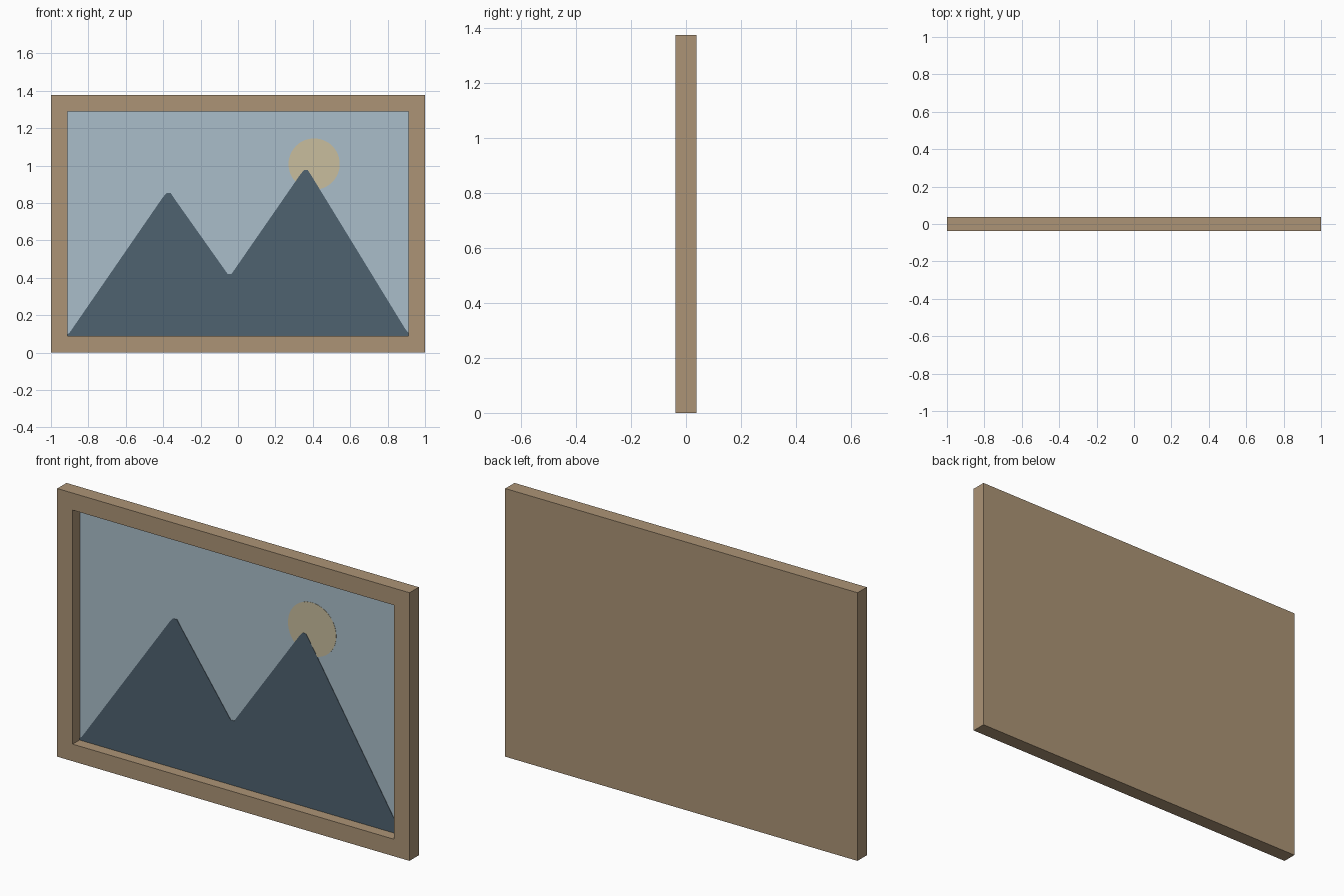
import bpy, bmesh, math

if "Cube" in bpy.data.objects:
    bpy.data.objects.remove(bpy.data.objects["Cube"])

W, H, D = 2.0, 1.376, 0.075      # overall size
BORDER, RECESS = 0.0875, 0.058   # frame width and picture depth
FRONT = -D / 2
PICTURE = FRONT + RECESS


def material(name, rgb):
    m = bpy.data.materials.new(name)
    lin = [(c / 255 / 12.92) if c < 11 else ((c / 255 + 0.055) / 1.055) ** 2.4 for c in rgb]
    m.diffuse_color = (*lin, 1)
    m.use_nodes = True
    m.node_tree.nodes["Principled BSDF"].inputs["Base Color"].default_value = m.diffuse_color
    return m


wood = material("wood", (172, 148, 118))
sky = material("sky_blue", (170, 190, 202))
slate = material("mountain_slate", (79, 98, 112))
straw = material("sun_yellow", (200, 189, 158))


def finish(name, bm, mats):
    bmesh.ops.recalc_face_normals(bm, faces=bm.faces)
    mesh = bpy.data.meshes.new(name)
    bm.to_mesh(mesh)
    bm.free()
    for m in mats:
        mesh.materials.append(m)
    ob = bpy.data.objects.new(name, mesh)
    bpy.context.collection.objects.link(ob)
    return ob


def plate(name, outline, height, mat):
    """Thin flat cut-out standing proud of the picture surface."""
    bm = bmesh.new()
    back = PICTURE + 0.001
    face = bm.faces.new([bm.verts.new((x, back, z)) for x, z in outline])
    ext = bmesh.ops.extrude_face_region(bm, geom=[face], use_keep_orig=True)
    for v in ext["geom"]:
        if isinstance(v, bmesh.types.BMVert):
            v.co.y = PICTURE - height
    return finish(name, bm, [mat])


# Frame: box with the front face inset and pushed back; the recessed face is the sky
bm = bmesh.new()
bmesh.ops.create_cube(bm, size=1)
for v in bm.verts:
    v.co = (v.co.x * W, v.co.y * D, (v.co.z + 0.5) * H)
bm.normal_update()
panel = min(bm.faces, key=lambda f: f.calc_center_median().y)
bmesh.ops.inset_region(bm, faces=[panel], thickness=BORDER, use_even_offset=True)
ext = bmesh.ops.extrude_face_region(bm, geom=[panel])
bmesh.ops.delete(bm, geom=[panel] if panel.is_valid else [], context='FACES_ONLY')
for g in ext["geom"]:
    if isinstance(g, bmesh.types.BMVert):
        g.co.y = PICTURE
    elif isinstance(g, bmesh.types.BMFace):
        g.material_index = 1
finish("picture_frame", bm, [wood, sky])

# Sun disc, partly behind the mountains
sun = [(0.407 + 0.137 * math.cos(i * math.tau / 48),
        1.008 + 0.137 * math.sin(i * math.tau / 48)) for i in range(48)]
plate("sun", sun, 0.001, straw)

# Twin mountains with slightly blunted peaks
xi = W / 2 - BORDER
ridge = [(-xi, BORDER), (xi, BORDER), (xi, 0.105), (0.895, 0.125),
         (0.385, 0.958), (0.372, 0.977), (0.355, 0.977), (0.335, 0.955),
         (-0.035, 0.42), (-0.055, 0.42), (-0.345, 0.83), (-0.36, 0.853),
         (-0.382, 0.853), (-0.402, 0.83), (-0.9, 0.107), (-xi, 0.097)]
plate("mountains", ridge, 0.002, slate)
